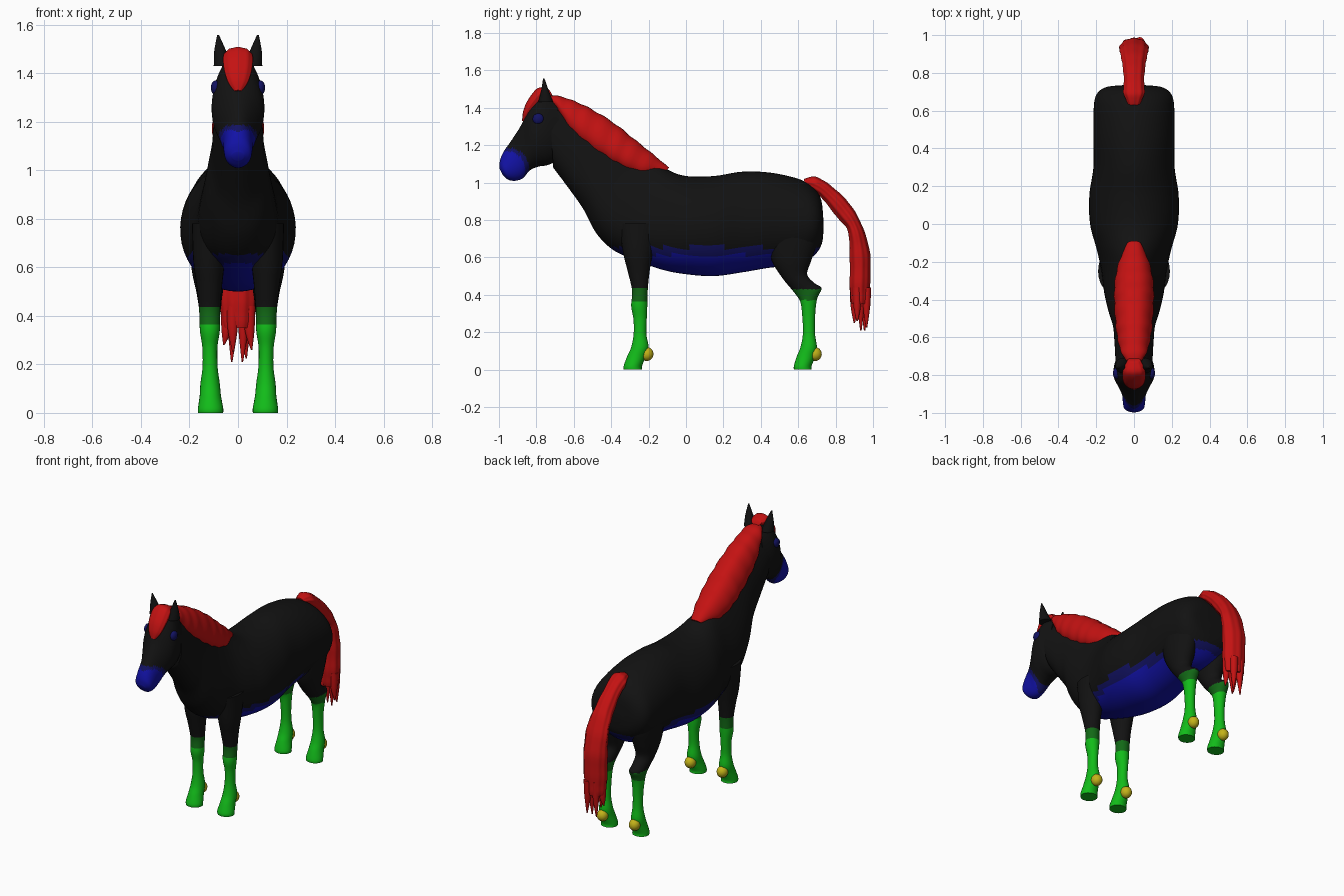
import bpy, bmesh, math
from mathutils import Vector

COLOURS = {"black": (.006, .006, .006), "blue": (.006, .006, .38), "dark_blue": (.006, .006, .12),
           "green": (.006, .5, .01), "dark_green": (.006, .14, .008),
           "red": (.55, .006, .006), "yellow": (.55, .45, .01)}
NAMES = list(COLOURS)
MATS = []
for name, c in COLOURS.items():
    m = bpy.data.materials.new(name)
    m.diffuse_color = (*c, 1)
    MATS.append(m)


def finish(name, bm, paint):
    """Turn a bmesh into a smooth object; paint(face centre) names the colour."""
    bmesh.ops.recalc_face_normals(bm, faces=bm.faces[:])
    for f in bm.faces:
        f.smooth = True
        f.material_index = NAMES.index(paint(f.calc_center_median()))
    me = bpy.data.meshes.new(name)
    bm.to_mesh(me)
    bm.free()
    for m in MATS:
        me.materials.append(m)
    me.set_sharp_from_angle(angle=math.radians(50))
    ob = bpy.data.objects.new(name, me)
    bpy.context.collection.objects.link(ob)
    return ob


def spline(rows, steps):
    """Catmull-Rom through rows of numbers."""
    rows = [Vector(r) for r in rows]
    out = []
    for i in range(len(rows) - 1):
        a, b, c, d = rows[max(i - 1, 0)], rows[i], rows[i + 1], rows[min(i + 2, len(rows) - 1)]
        for k in range(steps):
            t = k / steps
            out.append(b + (c - a) * (t / 2) + (a * 2 - b * 5 + c * 4 - d) * (t * t / 2)
                       + (b * 3 - a - c * 3 + d) * (t ** 3 / 2))
    return out + [rows[-1]]


def loft(name, rows, paint, steps=6, n=32, x=0, power=1.0, strands=0, wave=0):
    """Skin rings. Row: y,z of one edge, y,z of the opposite edge,
    half width near each edge, x offset."""
    bm = bmesh.new()
    rings = []
    for j, r in enumerate(spline(rows, steps)):
        p, q = Vector((0, r[0], r[1])), Vector((0, r[2], r[3]))
        mid, half = (p + q) / 2, (p - q) / 2
        ring = []
        for i in range(n):
            a = 2 * math.pi * i / n
            s, c = math.sin(a), math.cos(a)
            w = r[5] + (r[4] - r[5]) * (1 + c) / 2
            k = 1 + strands * math.cos(9 * a) + wave * math.sin(j * 1.3)
            sx = math.copysign(abs(s) ** power, s)
            ring.append(bm.verts.new(mid + half * c * k + Vector((x + r[6] + w * sx * k, 0, 0))))
        rings.append(ring)
    for a, b in zip(rings, rings[1:]):
        for i in range(n):
            bm.faces.new((a[i], a[(i + 1) % n], b[(i + 1) % n], b[i]))
    bm.faces.new(rings[0])
    bm.faces.new(rings[-1])
    return finish(name, bm, paint)


def ball(name, loc, size, colour):
    bm = bmesh.new()
    bmesh.ops.create_uvsphere(bm, u_segments=20, v_segments=12, radius=1)
    for v in bm.verts:
        v.co = Vector([v.co[i] * size[i] + loc[i] for i in range(3)])
    return finish(name, bm, lambda c: colour)


def plain(colour):
    return lambda c: colour


def body_paint(c):
    return "blue" if c.z < .615 else "dark_blue" if c.z < .655 else "black"


def head_paint(c):
    d = math.hypot(c.y + .95, c.z - 1.075)
    return "blue" if d < .09 else "dark_blue" if d < .11 else "black"


def leg_paint(c):
    return "green" if c.z < .37 else "dark_green" if c.z < .43 else "black"


# torso and neck
torso = [(.735, .80, .735, .74, .06, .06), (.722, .91, .725, .67, .15, .15),
         (.68, .975, .685, .61, .20, .20), (.6, 1.02, .6, .56, .215, .213),
         (.45, 1.053, .45, .545, .215, .215), (.3, 1.058, .3, .52, .21, .22),
         (.15, 1.035, .15, .50, .23, .243), (0, 1.035, 0, .51, .22, .245),
         (-.10, 1.07, -.13, .535, .17, .23), (-.2, 1.14, -.27, .585, .10, .225),
         (-.31, 1.225, -.39, .64, .07, .215), (-.44, 1.325, -.48, .73, .065, .18),
         (-.54, 1.385, -.55, .86, .07, .14), (-.64, 1.42, -.635, .98, .075, .125),
         (-.73, 1.44, -.71, 1.08, .085, .11)]
loft("body_and_neck", [(*r, 0) for r in torso], body_paint, steps=8, n=48)

# head
head = [(-.69, 1.45, -.66, 1.13, .075, .085), (-.77, 1.475, -.735, 1.095, .095, .115),
        (-.835, 1.41, -.79, 1.085, .10, .112), (-.88, 1.31, -.835, 1.065, .08, .09),
        (-.93, 1.23, -.87, 1.025, .062, .066), (-.975, 1.165, -.91, 1.01, .058, .06),
        (-.995, 1.115, -.95, 1.015, .052, .052), (-.997, 1.075, -.98, 1.04, .025, .025)]
loft("head", [(*r, 0) for r in head], head_paint, steps=8, n=40)

# mane draped over the crest, and the forelock between the ears
mane = [(-.09, 1.08, -.11, 1.06, .03, .04), (-.18, 1.155, -.24, 1.03, .07, .095),
        (-.28, 1.235, -.35, 1.07, .085, .118), (-.38, 1.315, -.44, 1.12, .085, .12),
        (-.5, 1.39, -.55, 1.2, .08, .112), (-.6, 1.437, -.63, 1.28, .07, .098),
        (-.69, 1.465, -.69, 1.39, .055, .07), (-.74, 1.46, -.73, 1.42, .03, .03)]
loft("mane", [(*r, 0) for r in mane], plain("red"), steps=6, n=36, power=.75, wave=.025)
lock = [(-.73, 1.495, -.71, 1.46, .035, .035), (-.79, 1.505, -.76, 1.44, .058, .058),
        (-.845, 1.44, -.80, 1.40, .058, .058), (-.87, 1.38, -.84, 1.35, .042, .042),
        (-.876, 1.33, -.86, 1.32, .015, .015)]
loft("forelock", [(*r, 0) for r in lock], plain("red"), n=36, strands=.03)

# tail with pointed hair ends
tail = [(.63, 1.018, .64, .98, .03, .03), (.69, 1.03, .70, .94, .055, .055),
        (.77, .985, .74, .90, .052, .052), (.87, .89, .81, .81, .06, .06),
        (.94, .77, .865, .74, .072, .072), (.982, .62, .875, .6, .076, .076),
        (.982, .45, .875, .44, .073, .073), (.975, .35, .885, .35, .062, .062)]
loft("tail", [(*r, 0) for r in tail], plain("red"), n=45, strands=.04, wave=.02)
for i, (x0, x1, y, tip) in enumerate([(-.048, -.058, .925, .28), (-.022, -.02, .90, .25),
                                      (-.022, -.026, .955, .21), (.022, .018, .935, .21),
                                      (.03, .034, .965, .225), (.048, .056, .915, .26)]):
    loft(f"tail_strand_{i + 1}", [(y + .025, .44, y - .025, .44, .025, .025, x0),
                                  (y + .02, .34, y - .02, .34, .021, .021, x0),
                                  (y + .004, tip, y - .004, tip, .003, .003, x1)],
         plain("red"), steps=4, n=10)

# legs: front y, front z, back y, back z, half width, x
front_leg = [(-.36, .78, -.14, .78, .07, .12), (-.335, .62, -.178, .62, .064, .12),
             (-.31, .52, -.195, .52, .052, .118), (-.288, .42, -.205, .42, .043, .117),
             (-.293, .34, -.207, .34, .041, .116), (-.281, .27, -.21, .27, .031, .116),
             (-.28, .19, -.212, .19, .031, .115), (-.293, .12, -.20, .12, .04, .115),
             (-.315, .07, -.215, .07, .044, .114), (-.333, .02, -.235, .02, .052, .113),
             (-.333, 0, -.235, 0, .052, .113)]
hind_leg = [(.42, .85, .70, .85, .09, .115), (.43, .70, .705, .70, .085, .115),
            (.46, .58, .672, .59, .073, .117), (.515, .49, .648, .51, .055, .117),
            (.56, .435, .69, .46, .047, .116), (.588, .40, .725, .435, .044, .116),
            (.612, .36, .70, .375, .039, .116), (.622, .28, .69, .28, .031, .115),
            (.625, .19, .69, .19, .031, .115), (.612, .12, .70, .12, .04, .115),
            (.592, .07, .69, .07, .044, .114), (.577, .02, .672, .02, .052, .113),
            (.577, 0, .672, 0, .052, .113)]
ear = [(-.79, 1.43, -.71, 1.43, .038, .062), (-.775, 1.49, -.733, 1.49, .025, .073),
       (-.764, 1.557, -.757, 1.557, .004, .082)]

for side, s in (("left", 1), ("right", -1)):
    for name, rows, paint in (("front_leg", front_leg, leg_paint), ("hind_leg", hind_leg, leg_paint),
                              ("ear", ear, plain("black"))):
        loft(f"{name}_{side}", [(*r[:4], r[4], r[4], s * r[5]) for r in rows], paint, n=24)
    # fetlock tufts and eyes
    for name, y in (("front", -.21), ("hind", .69)):
        ball(f"{name}_fetlock_{side}", (s * .115, y, .083), (.034, .036, .037), "yellow")
    ball(f"eye_{side}", (s * .092, -.79, 1.34), (.02, .03, .03), "dark_blue")
